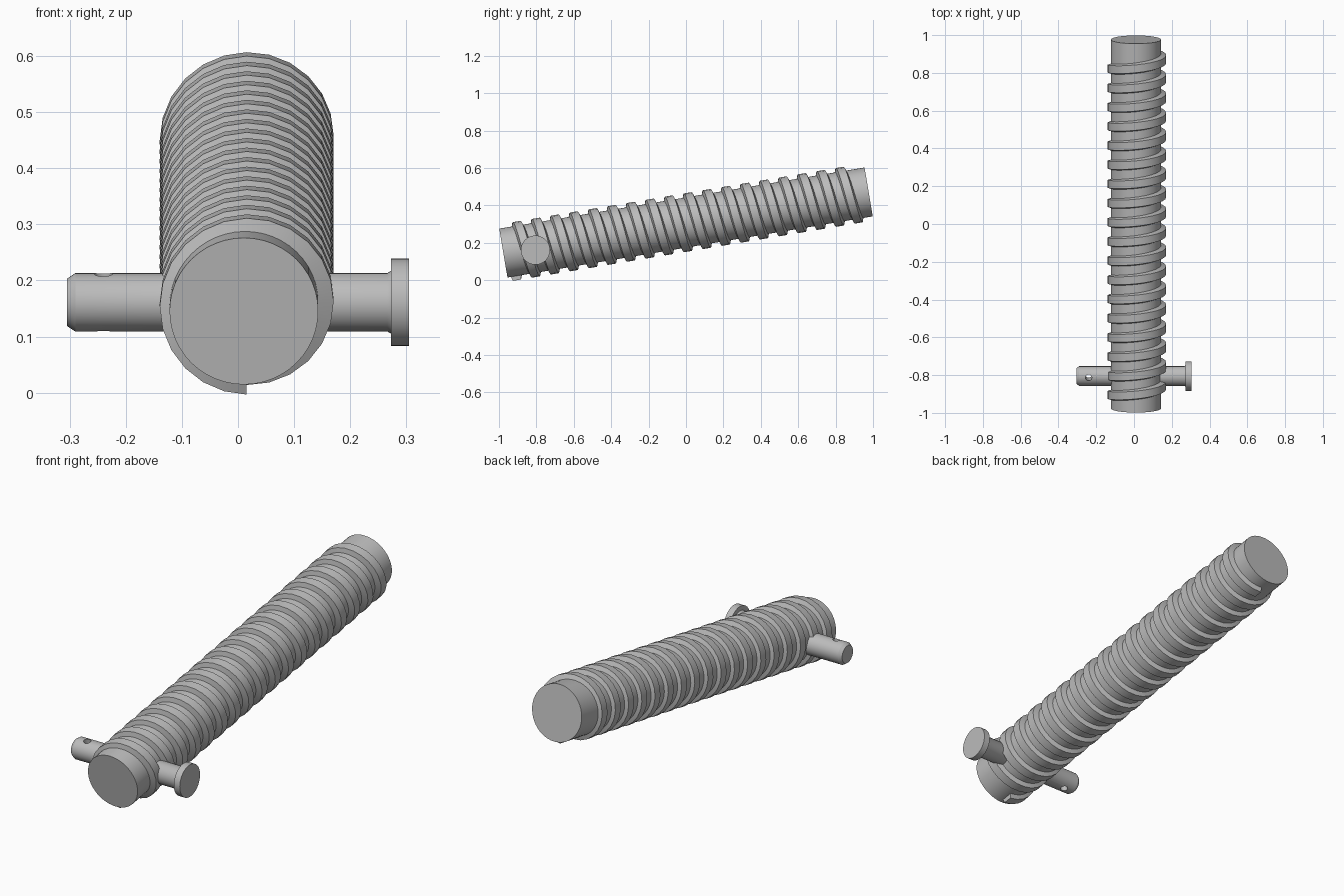
import bpy, bmesh
from math import sin, cos, pi, radians
from mathutils import Matrix

cube = bpy.data.objects.get("Cube")
if cube:
    bpy.data.objects.remove(cube, do_unlink=True)

steel = bpy.data.materials.new("grey_steel")
steel.use_nodes = True
GREY = (0.5, 0.5, 0.5, 1)
steel.diffuse_color = GREY
steel.node_tree.nodes["Principled BSDF"].inputs["Base Color"].default_value = GREY

TILT = Matrix.Rotation(radians(9.5), 4, "X")


def finish(bm, name, matrix):
    """Turn a bmesh into a placed, shaded object."""
    bmesh.ops.recalc_face_normals(bm, faces=bm.faces)
    bm.transform(matrix)
    mesh = bpy.data.meshes.new(name)
    bm.to_mesh(mesh)
    bm.free()
    mesh.materials.append(steel)
    obj = bpy.data.objects.new(name, mesh)
    bpy.context.collection.objects.link(obj)
    return obj


def smooth(obj):
    bpy.ops.object.select_all(action="DESELECT")
    obj.select_set(True)
    bpy.context.view_layer.objects.active = obj
    bpy.ops.object.shade_smooth_by_angle(angle=radians(30))


def skin(bm, rings):
    """Bridge successive closed rings of points and cap both ends."""
    rows = [[bm.verts.new(p) for p in ring] for ring in rings]
    n = len(rows[0])
    for a, b in zip(rows, rows[1:]):
        for i in range(n):
            j = (i + 1) % n
            bm.faces.new((a[i], a[j], b[j], b[i]))
    bm.faces.new(rows[0])
    bm.faces.new(rows[-1][::-1])


def cylinder(name, radius, length, matrix, sides):
    bm = bmesh.new()
    bmesh.ops.create_cone(bm, cap_ends=True, segments=sides, radius1=radius,
                          radius2=radius, depth=length)
    return finish(bm, name, matrix)


# Tilted screw core
core_place = Matrix.Translation((0.0105, 0, 0.3085)) @ TILT
core = cylinder("screw_core", 0.1325, 1.98,
                core_place @ Matrix.Rotation(pi / 2, 4, "X"), 48)
smooth(core)

# Helical thread: a trapezoid swept around the core
TURNS, STEPS, LEAD, START = 18, 24, 0.103, -0.943
section = [(0.125, -0.031), (0.155, -0.021), (0.155, 0.021), (0.125, 0.031)]
rings = []
for k in range(TURNS * STEPS + 1):
    a = 2 * pi * k / STEPS
    y = START + LEAD * k / STEPS
    rings.append([(-r * sin(a), y + dy, -r * cos(a)) for r, dy in section])
bm = bmesh.new()
skin(bm, rings)
thread = finish(bm, "screw_thread", Matrix.Translation((0.0155, 0, 0.3085)) @ TILT)
smooth(thread)

# Cross pin with chamfered tip and flat head, turned about the x axis
profile = [(-0.305, 0.042), (-0.29, 0.052), (0.266, 0.052), (0.273, 0.056),
           (0.273, 0.078), (0.305, 0.078)]
SIDES = 40
rings = [[(x, r * cos(2 * pi * i / SIDES), r * sin(2 * pi * i / SIDES))
          for i in range(SIDES)] for x, r in profile]
bm = bmesh.new()
skin(bm, rings)
pin = finish(bm, "cross_pin", Matrix.Translation((0, -0.805, 0.161)))

# Small through hole near the pin tip
cutter = cylinder("hole_cutter", 0.017, 0.3,
                  Matrix.Translation((-0.24, -0.805, 0.161)) @ TILT, 20)
cutter.hide_render = True
hole = pin.modifiers.new("hole", "BOOLEAN")
hole.operation = "DIFFERENCE"
hole.solver = "EXACT"
hole.object = cutter
bpy.context.view_layer.objects.active = pin
bpy.ops.object.modifier_apply(modifier="hole")
bpy.data.objects.remove(cutter, do_unlink=True)
smooth(pin)
